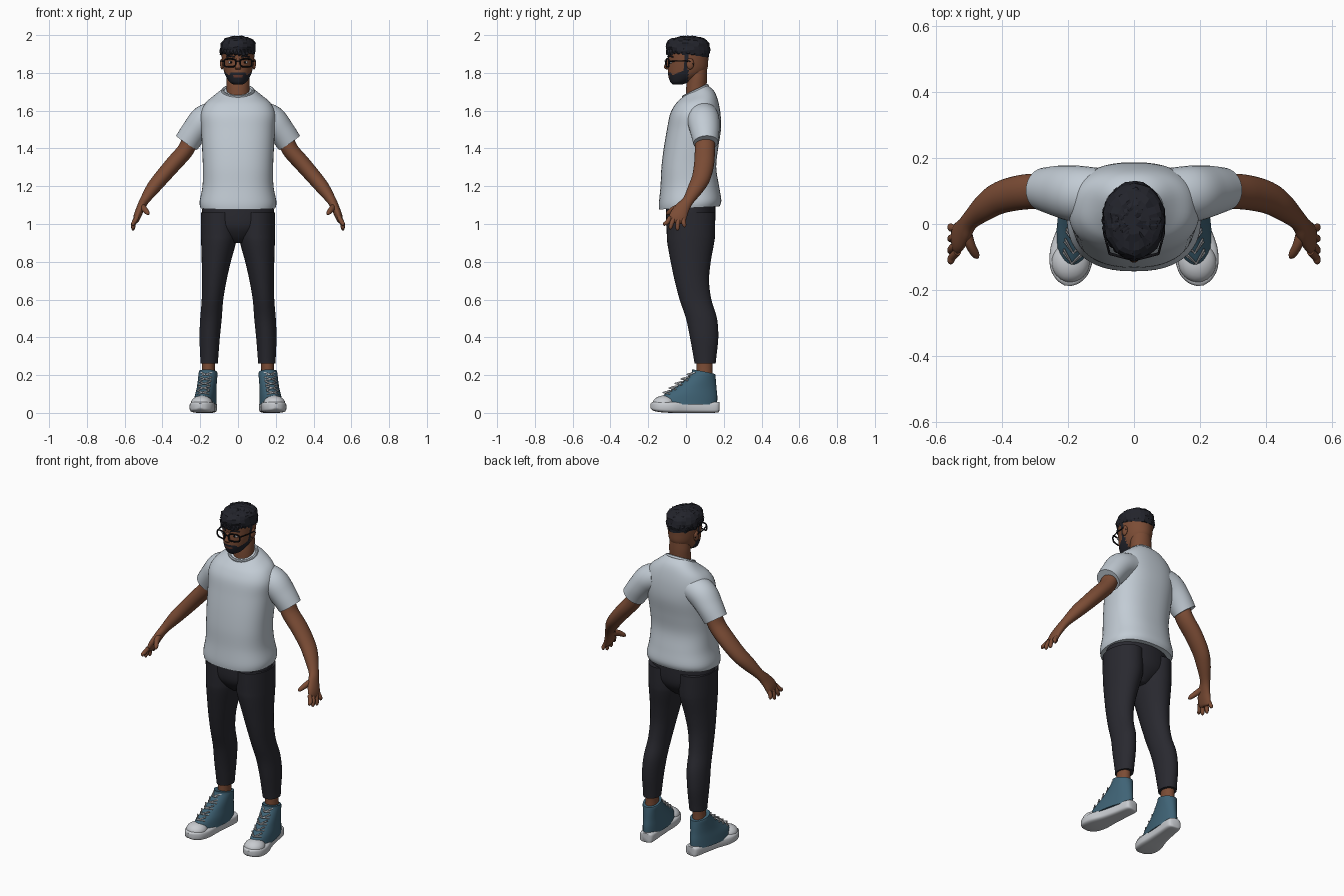
import bpy, bmesh, math, random
from mathutils import Vector, Matrix

cube = bpy.data.objects.get("Cube")
if cube:
    bpy.data.objects.remove(cube, do_unlink=True)
random.seed(4)


def material(name, r, g, b):
    m = bpy.data.materials.new(name)
    m.use_nodes = True
    m.diffuse_color = (r, g, b, 1)
    shader = next(n for n in m.node_tree.nodes if n.type == "BSDF_PRINCIPLED")
    shader.inputs["Base Color"].default_value = (r, g, b, 1)
    shader.inputs["Roughness"].default_value = 0.8
    return m


SHIRT = material("pale grey cotton", .54, .6, .66)
TROUSERS = material("charcoal cloth", .022, .022, .029)
SKIN = material("brown skin", .2, .073, .036)
HAIR = material("black hair", .016, .017, .024)
CANVAS = material("blue canvas", .05, .125, .18)
RUBBER = material("white rubber", .58, .6, .63)
FRAME = material("black plastic", .006, .006, .008)
LIPS = material("dark lips", .14, .045, .03)


def finish(obj, mats, mirror=False, angle=45):
    for m in mats if isinstance(mats, list) else [mats]:
        obj.data.materials.append(m)
    bpy.ops.object.select_all(action="DESELECT")
    obj.select_set(True)
    bpy.context.view_layer.objects.active = obj
    if angle:
        bpy.ops.object.shade_smooth_by_angle(angle=math.radians(angle))
    if mirror:
        obj.modifiers.new("Mirror", "MIRROR")
    return obj


def mesh_object(name, bm):
    mesh = bpy.data.meshes.new(name)
    bm.to_mesh(mesh)
    bm.free()
    obj = bpy.data.objects.new(name, mesh)
    bpy.context.collection.objects.link(obj)
    return obj


def spline(rings, k):
    """Catmull-Rom interpolation through rings of any number of values."""
    pad = [rings[0]] + rings + [rings[-1]]
    out = []
    for p, q, r, s in zip(pad, pad[1:], pad[2:], pad[3:]):
        for i in range(k):
            t = i / k
            out.append([b + t / 2 * (c - a + t * (2*a - 5*b + 4*c - d + t * (3*(b - c) + d - a)))
                        for a, b, c, d in zip(p, q, r, s)])
    return out + [list(rings[-1])]


def loft(name, rings, mats, axis=None, ref=(0, 1, 0), power=2, n=32, k=5,
         mirror=False, turn=0, angle=45):
    """Skin through rings of x, y, z, half width, half depth, tilt."""
    rings = spline([tuple(r) + (0,) * (6 - len(r)) for r in rings], k)
    centres = [Vector(r[:3]) for r in rings]
    bm = bmesh.new()
    loops = []
    for i, (x, y, z, a, b, tilt) in enumerate(rings):
        t = Vector(axis) if axis else centres[min(i + 1, len(rings) - 1)] - centres[max(i - 1, 0)]
        t.normalize()
        v = Vector(ref) - t * t.dot(Vector(ref))
        v.normalize()
        u = v.cross(t)
        loop = []
        for j in range(n):
            c, s = math.cos(math.tau * j / n), math.sin(math.tau * j / n)
            c, s = [math.copysign(abs(w) ** (2 / power), w) for w in (c, s)]
            p = centres[i] + u * a * c + v * b * s
            p.z += tilt * (p.y - y)
            loop.append(bm.verts.new(p))
        loops.append(loop)
    for low, high in zip(loops, loops[1:]):
        for j in range(n):
            bm.faces.new((low[j], low[(j + 1) % n], high[(j + 1) % n], high[j]))
    bm.faces.new(loops[0])
    bm.faces.new(loops[-1])
    bmesh.ops.recalc_face_normals(bm, faces=bm.faces)
    if turn:
        bmesh.ops.rotate(bm, verts=bm.verts, cent=(.16, .09, 0), matrix=Matrix.Rotation(turn, 3, "Z"))
    return finish(mesh_object(name, bm), mats, mirror, angle)


def balls(name, items, mat, mirror=False, sub=3, angle=60, turn=0):
    bm = bmesh.new()
    for loc, size in items:
        bmesh.ops.create_icosphere(bm, subdivisions=sub, radius=1,
                                   matrix=Matrix.Translation(loc) @ Matrix.Diagonal((*size, 1)))
    if turn:
        bmesh.ops.rotate(bm, verts=bm.verts, cent=(.16, .09, 0), matrix=Matrix.Rotation(turn, 3, "Z"))
    return finish(mesh_object(name, bm), mat, mirror, angle)


def wire(name, paths, radius, mat, cyclic=False, mirror=False, turn=0):
    curve = bpy.data.curves.new(name, "CURVE")
    curve.dimensions = "3D"
    curve.bevel_depth = radius
    curve.bevel_resolution = 2
    curve.use_fill_caps = True
    for path in paths:
        s = curve.splines.new("POLY")
        s.points.add(len(path) - 1)
        s.use_cyclic_u = cyclic
        pivot = Vector((.16, .09, 0))
        for point, co in zip(s.points, path):
            co = pivot + Matrix.Rotation(turn, 3, "Z") @ (Vector(co) - pivot)
            point.co = (*co, 1)
    obj = bpy.data.objects.new(name, curve)
    bpy.context.collection.objects.link(obj)
    bpy.ops.object.select_all(action="DESELECT")
    obj.select_set(True)
    bpy.context.view_layer.objects.active = obj
    bpy.ops.object.convert(target="MESH")
    return finish(bpy.context.object, mat, mirror)


UP = (0, 0, 1)

# Shirt: body, sleeves and ribbed collar
loft("shirt_body", [(0, .018, 1.085, .199, .16, .05), (0, .022, 1.12, .203, .165, .04),
                    (0, .02, 1.2, .188, .155), (0, .015, 1.3, .186, .145), (0, .026, 1.4, .19, .144),
                    (0, .042, 1.5, .195, .143), (0, .049, 1.58, .198, .134), (0, .055, 1.64, .172, .115, .1),
                    (0, .057, 1.68, .122, .092, .25), (0, .05, 1.705, .085, .064, .45)],
     SHIRT, axis=UP, power=2.4, n=48)
loft("sleeve", [(.11, .09, 1.575, .075, .08), (.175, .092, 1.55, .08, .085),
                (.23, .1, 1.49, .071, .077), (.272, .105, 1.43, .067, .066)], SHIRT, mirror=True)
collar = [(.081 * math.cos(a), .05 + .063 * math.sin(a), 1.704 + .03 * math.sin(a))
          for a in [math.tau * i / 32 for i in range(32)]]
wire("collar", [collar], .008, SHIRT, cyclic=True)

# Arms, palms, fingers and thumbs
loft("arm", [(.24, .1, 1.49, .045, .052), (.272, .1, 1.4, .044, .053), (.34, .096, 1.32, .043, .053),
             (.405, .08, 1.245, .04, .049), (.45, .052, 1.19, .036, .042), (.495, .012, 1.125, .025, .03),
             (.515, -.018, 1.085, .022, .038), (.532, -.04, 1.045, .02, .046),
             (.541, -.048, 1.015, .014, .042), (.543, -.05, 1.005, .006, .03)], SKIN, mirror=True)
fingers = [(-.084, -.113, .99), (-.061, -.082, .972), (-.036, -.045, .966), (-.013, -.008, .982)]
for label, (base, tip, low) in zip(("index", "middle", "ring", "little"), fingers):
    mid = (base + tip) / 2 - .002
    loft(label + "_finger", [(.535, base, 1.035, .012, .012), (.551, mid, 1.008, .012, .012),
                             (.555, tip, low + .01, .01, .01), (.553, tip, low, .003, .003)],
         SKIN, n=12, mirror=True)
loft("thumb", [(.512, -.01, 1.095, .018, .02), (.497, -.06, 1.08, .015, .017),
               (.48, -.092, 1.06, .012, .012), (.473, -.102, 1.05, .004, .004)],
     SKIN, ref=UP, n=16, mirror=True)

# Trousers
loft("trouser_seat", [(0, .025, 1.12, .185, .13), (0, .025, 1.0, .188, .128),
                      (0, .025, .94, .12, .1), (0, .025, .9, .04, .06)], TROUSERS, axis=UP)
loft("trouser_leg", [(.1, .025, 1.06, .096, .13), (.1, .026, .95, .096, .128), (.103, .025, .9, .092, .124),
                     (.115, .025, .8, .077, .106), (.126, .031, .7, .065, .091), (.135, .05, .6, .057, .084),
                     (.143, .082, .5, .057, .082), (.15, .096, .4, .054, .075),
                     (.152, .1, .3, .048, .061), (.153, .101, .262, .046, .056)],
     TROUSERS, axis=UP, mirror=True)
loft("ankle", [(.158, .098, .17, .036, .044), (.157, .098, .23, .034, .042), (.155, .1, .3, .036, .044)],
     SKIN, axis=UP, mirror=True)

# High-top shoes
TURN = .13
loft("shoe_sole", [(.16, .175, .033, .02, .025), (.16, .16, .03, .04, .029), (.16, .08, .03, .046, .03),
                   (.161, 0, .03, .053, .03), (.165, -.08, .03, .066, .03), (.165, -.14, .032, .06, .028),
                   (.165, -.175, .035, .037, .023), (.165, -.19, .037, .01, .013)],
     RUBBER, axis=(0, 1, 0), ref=UP, power=4, mirror=True, turn=TURN)
loft("shoe_upper", [(.163, .005, .045, .058, .16), (.162, .02, .09, .055, .146), (.161, .048, .13, .051, .114),
                    (.16, .073, .17, .05, .086), (.159, .092, .205, .05, .064, -.12),
                    (.159, .093, .218, .048, .062, -.2)], CANVAS, axis=UP, mirror=True, turn=TURN)
balls("toe_cap", [((.165, -.118, .05), (.058, .062, .042))], RUBBER, mirror=True, turn=TURN)
laces = []
for i in range(5):
    z = .1 + i * .024
    front = -.118 + i * .032
    for side in (-1, 1):
        laces.append([(.161 - side * .03, front + .028, z), (.161, front - .004, z + .008),
                      (.161 + side * .03, front + .036, z + .018)])
wire("laces", laces, .004, RUBBER, mirror=True, turn=TURN)

# Neck and head, with beard, sideburns and lips chosen by position
loft("neck", [(0, .055, 1.64, .06, .055), (0, .055, 1.72, .06, .054),
              (0, .058, 1.78, .061, .053), (0, .05, 1.85, .055, .06)], SKIN, axis=UP)
head = loft("head", [(0, -.045, 1.738, .022, .025), (0, -.033, 1.752, .045, .05), (0, -.006, 1.785, .066, .088),
                     (0, .008, 1.82, .077, .104), (0, .012, 1.87, .085, .106), (0, .012, 1.92, .086, .105),
                     (0, .012, 1.96, .07, .085), (0, .012, 1.985, .03, .04)],
            [SKIN, HAIR, LIPS], axis=UP, n=64, k=8)
for f in head.data.polygons:
    x, y, z = f.center
    x = abs(x)
    beard = y < .012 and z < 1.775 + .45 * (y + .1)
    moustache = x < .038 and y < -.06 and 1.79 < z < 1.803
    mouth_side = .026 < x < .042 and y < -.04 and z < 1.803
    sideburn = -.012 < y < .012 and x > .05 and 1.8 < z < 1.9
    if x < .024 and y < -.06 and 1.777 < z <= 1.79:
        f.material_index = 2
    elif beard or moustache or mouth_side or sideburn:
        f.material_index = 1
loft("nose", [(0, -.088, 1.877, .009, .01), (0, -.097, 1.85, .011, .013),
              (0, -.101, 1.83, .017, .016), (0, -.096, 1.819, .012, .01)], SKIN, axis=UP, n=16)
balls("ears", [((.084, .022, 1.848), (.011, .02, .03))], SKIN, mirror=True)
balls("eye_whites", [((.038, -.079, 1.856), (.014, .009, .007))], RUBBER, mirror=True)
balls("pupils", [((.038, -.086, 1.856), (.006, .004, .006))], FRAME, mirror=True, sub=2)
wire("eyebrows", [[(.016, -.096, 1.884), (.04, -.088, 1.889), (.062, -.07, 1.884)]], .004, HAIR, mirror=True)

# Glasses
rim = []
for i in range(24):
    c, s = math.cos(math.tau * i / 24), math.sin(math.tau * i / 24)
    c, s = [math.copysign(abs(w) ** .55, w) for w in (c, s)]
    rim.append((.043 + .031 * c, -.106 + .008 * (1 + c), 1.853 + .021 * s))
wire("glasses_rims", [rim], .0042, FRAME, cyclic=True, mirror=True)
wire("glasses_temples", [[(.074, -.09, 1.862), (.09, -.03, 1.863), (.092, .02, 1.862), (.088, .04, 1.845)]],
     .0035, FRAME, mirror=True)
wire("glasses_bridge", [[(-.013, -.107, 1.86), (0, -.111, 1.863), (.013, -.107, 1.86)]], .0035, FRAME)

# Choppy hair: a faceted cap with tufts around the rim and over the crown
hair = loft("hair_cap", [(0, .014, 1.893, .087, .108, -.1), (0, .012, 1.92, .094, .115),
                         (0, .01, 1.955, .092, .113), (0, .01, 1.98, .07, .09), (0, .01, 1.991, .03, .045)],
            HAIR, axis=UP, n=24, k=2, angle=0)
for v in hair.data.vertices:
    v.co += Vector([random.uniform(-.004, .004) for _ in range(3)])
tufts = []
for i in range(26):
    a = math.tau * i / 26
    tufts.append(((.08 * math.cos(a) - .003, .011 + .1 * math.sin(a), random.uniform(1.908, 1.922)),
                  (.018, .02, random.uniform(.016, .03))))
for i in range(22):
    a, r = random.uniform(0, math.tau), random.uniform(.2, .8)
    tufts.append(((.085 * r * math.cos(a), .01 + .1 * r * math.sin(a), 1.984 - .03 * r * r),
                  (.024, .028, .016)))
balls("hair_tufts", tufts, HAIR, sub=1, angle=0)
